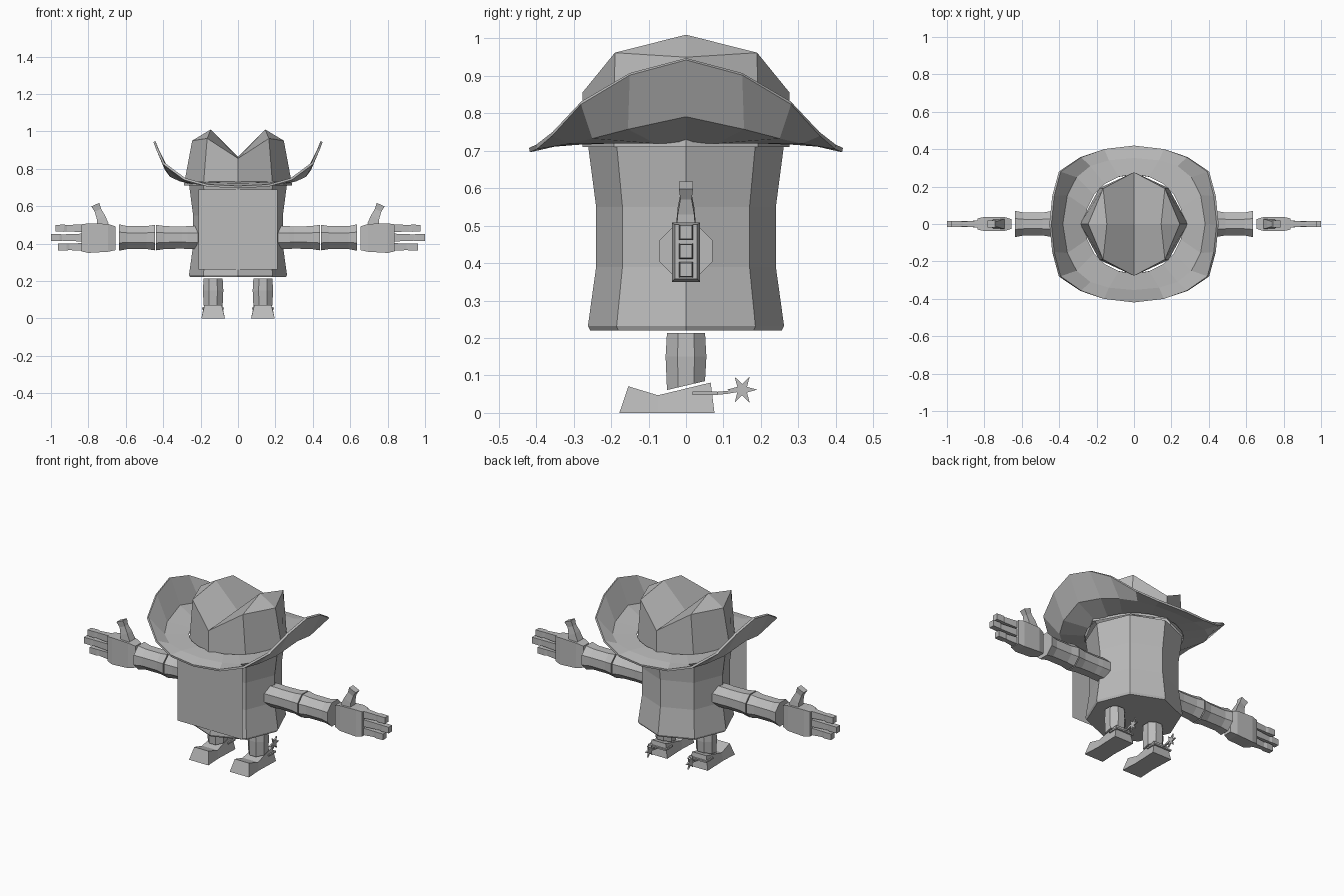
import bpy, bmesh, math

if "Cube" in bpy.data.objects:
    bpy.data.objects.remove(bpy.data.objects["Cube"])

grey = bpy.data.materials.new("plain_grey")
grey.diffuse_color = (0.5, 0.5, 0.5, 1)
grey.use_nodes = True
grey.node_tree.nodes["Principled BSDF"].inputs["Base Color"].default_value = grey.diffuse_color


def make(name, verts, faces, mirror="", recalc=True):
    """Mesh object from points and faces, optionally mirrored in x / y."""
    me = bpy.data.meshes.new(name)
    bm = bmesh.new()
    vs = [bm.verts.new(v) for v in verts]
    for f in faces:
        bm.faces.new([vs[i] for i in f])
    if recalc:
        bmesh.ops.recalc_face_normals(bm, faces=bm.faces)
    bm.to_mesh(me)
    bm.free()
    me.materials.append(grey)
    ob = bpy.data.objects.new(name, me)
    bpy.context.collection.objects.link(ob)
    if mirror:
        m = ob.modifiers.new("mirror", "MIRROR")
        m.use_axis = ("x" in mirror, "y" in mirror, False)
        m.merge_threshold = 0.0005
    return ob


def loft(name, rings, mirror=""):
    """Closed skin through rings of equal point count."""
    n = len(rings[0])
    faces = [list(range(n)), [(len(rings) - 1) * n + i for i in range(n)]]
    for r in range(len(rings) - 1):
        for i in range(n):
            j = (i + 1) % n
            faces.append([r * n + i, r * n + j, (r + 1) * n + j, (r + 1) * n + i])
    return make(name, [p for ring in rings for p in ring], faces, mirror)


def octagon(r, turn=0.0):
    return [(r * math.cos(math.tau * i / 8 + turn), r * math.sin(math.tau * i / 8 + turn)) for i in range(8)]


def rect_x(x, y, z0, z1):
    return [(x, -y, z0), (x, y, z0), (x, y, z1), (x, -y, z1)]


def box(name, x0, x1, y0, y1, z0, z1):
    return loft(name, [[(x, y0, z0), (x, y1, z0), (x, y1, z1), (x, y0, z1)] for x in (x0, x1)], "x")


# Barrel body and flat front panel
loft("body", [[(x, y, z) for x, y in octagon(r)] for r, z in
              ((0.256, 0.22), (0.262, 0.232), (0.24, 0.39), (0.24, 0.55), (0.261, 0.71))])
make("front_panel", [(-0.212, -0.262, 0.26), (0.212, -0.262, 0.26), (0.212, -0.262, 0.69), (-0.212, -0.262, 0.69)],
     [(0, 1, 2, 3)], recalc=False)

# Hat crown: one quarter, mirrored, with a creased top
make("hat_crown",
     [(0.29, 0, 0.71), (0.185, 0.192, 0.71), (0, 0.277, 0.71),
      (0.245, 0, 0.95), (0.165, 0.19, 0.962), (0, 0.277, 0.855),
      (0.145, 0, 1.01), (0, 0, 0.865)],
     [(0, 1, 4, 3), (1, 2, 5, 4), (3, 4, 6), (6, 4, 5, 7)], "xy", False)

# Hat brim: inner, middle and rim lines of one quarter
inner = [(0.265 * math.cos(i * math.pi / 10), 0.265 * math.sin(i * math.pi / 10), 0.725) for i in range(6)]
inner[5] = (0, 0.265, 0.725)
middle = [(0.385, 0, 0.795), (0.36, 0.155, 0.762), (0.31, 0.25, 0.738),
          (0.235, 0.31, 0.725), (0.135, 0.34, 0.72), (0, 0.352, 0.717)]
rim = [(0.447, 0, 0.945), (0.432, 0.15, 0.905), (0.397, 0.28, 0.828),
       (0.285, 0.357, 0.745), (0.16, 0.4, 0.71), (0, 0.418, 0.702)]
quads = [(r + i, r + 6 + i, r + 7 + i, r + 1 + i) for r in (0, 6) for i in range(5)]
brim = make("hat_brim", inner + middle + rim, quads, "xy", False)
solid = brim.modifiers.new("thickness", "SOLIDIFY")
solid.thickness = 0.012
solid.offset = 0

# Arms: two sleeve segments each
for name, prof in (("upper_arm", ((0.21, 0.066), (0.27, 0.066), (0.3, 0.064), (0.39, 0.066), (0.438, 0.074))),
                   ("forearm", ((0.444, 0.074), (0.49, 0.066), (0.59, 0.066), (0.635, 0.076)))):
    loft(name, [[(x, a, 0.432 + b) for a, b in octagon(r, math.pi / 8)] for x, r in prof], "x")

# Hands: palm, three fingers, thumb
loft("palm", [rect_x(0.655, 0.026, 0.365, 0.492), rect_x(0.695, 0.038, 0.356, 0.505),
              rect_x(0.8, 0.038, 0.35, 0.508), rect_x(0.836, 0.03, 0.358, 0.503)], "x")
for i, (z, tip) in enumerate(((0.482, 0.975), (0.432, 1.0), (0.382, 0.962))):
    loft("finger_%d" % (i + 1),
         [rect_x(x, hy, z - hz, z + hz) for x, hy, hz in
          ((0.83, 0.019, 0.021), (tip - 0.06, 0.013, 0.017), (tip - 0.045, 0.017, 0.019), (tip, 0.016, 0.018))], "x")
loft("thumb", [[(x - hx, -hy, z + hx * 0.45), (x + hx, -hy, z - hx * 0.45),
                (x + hx, hy, z - hx * 0.45), (x - hx, hy, z + hx * 0.45)] for x, z, hx, hy in
               ((0.722, 0.495, 0.03, 0.026), (0.733, 0.54, 0.022, 0.022), (0.749, 0.578, 0.017, 0.015),
                (0.763, 0.608, 0.021, 0.019))], "x")

# Legs, with the lower end cut at the slant of the boot
CX = 0.133
loft("leg", [[(CX + a, b, z + slant * b) for a, b in octagon(r, math.pi / 8)] for z, slant, r in
             ((0.073, 0.235, 0.055), (0.15, 0.0, 0.059), (0.214, 0.0, 0.055))], "x")

# Boots: cross-sections from toe to heel (sole y, top y, top z, half widths)
loft("boot", [[(CX - wb, yb, 0), (CX + wb, yb, 0), (CX + wt, yt, z), (CX - wt, yt, z)] for yb, yt, z, wb, wt in
              ((-0.178, -0.154, 0.071, 0.063, 0.046),
               (-0.075, -0.075, 0.047, 0.057, 0.05),
               (0.076, 0.066, 0.081, 0.063, 0.046))], "x")

# Spurs: strap round the heel, shank and six-pointed star
for side in (-1, 1):
    x = CX + side * 0.055
    box("spur_strap_side", x - 0.004, x + 0.004, 0.018, 0.084, 0.048, 0.057)
box("spur_strap_back", CX - 0.059, CX + 0.059, 0.074, 0.084, 0.048, 0.057)
loft("spur_shank", [[(CX - 0.005, y, z - 0.004), (CX + 0.005, y, z - 0.004),
                     (CX + 0.005, y, z + 0.004), (CX - 0.005, y, z + 0.004)] for y, z in
                    ((0.08, 0.052), (0.112, 0.055), (0.148, 0.062))], "x")
star = [((0.04 if i % 2 == 0 else 0.015) * math.cos(i * math.pi / 6),
         (0.04 if i % 2 == 0 else 0.015) * math.sin(i * math.pi / 6)) for i in range(12)]
loft("spur_star", [[(CX + dx, 0.15 + a, 0.062 + b) for a, b in star] for dx in (-0.004, 0.004)], "x")
